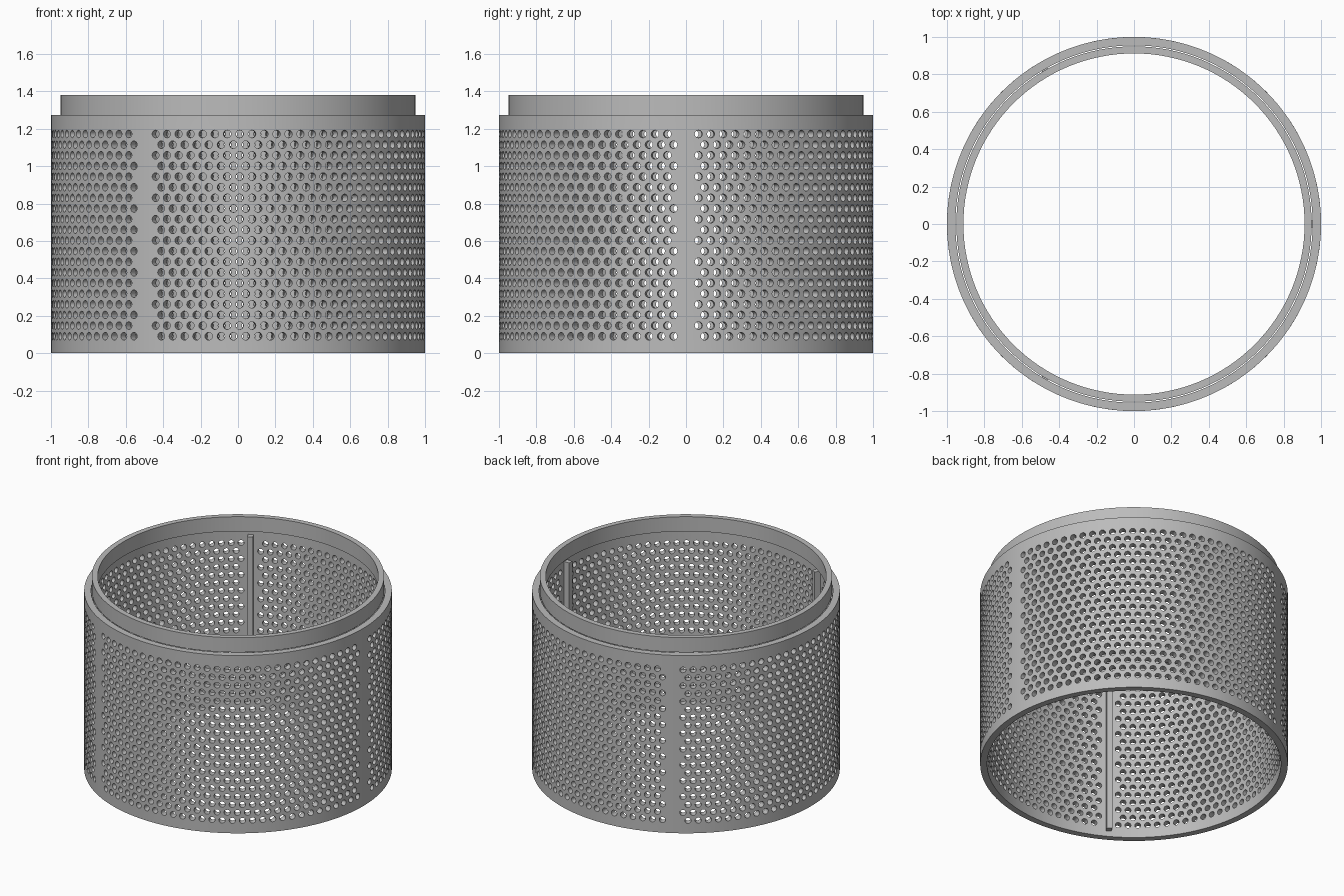
import bpy, bmesh
from math import cos, sin, pi

cube = bpy.data.objects.get("Cube")
if cube:
    bpy.data.objects.remove(cube)

grey = bpy.data.materials.new("metal_grey")
grey.use_nodes = True
grey.diffuse_color = (0.5, 0.5, 0.5, 1)
grey.node_tree.nodes["Principled BSDF"].inputs["Base Color"].default_value = grey.diffuse_color

HEIGHT, WALL = 1.275, 0.045
SECTOR = 2 * pi / 3            # three perforated panels
ROWS, COUNT = 20, 30           # holes per panel
MARGIN = 0.067                 # angle from seam to nearest hole
PITCH = (SECTOR - 2 * MARGIN) / (COUNT - 0.5)
HALF = PITCH / 2
ROW = 0.0569
LOW = 0.091 - ROW / 2          # bottom edge of the lowest hole row
HIGH = LOW + ROWS * ROW
HOLE, SIDES = 0.0205, 16


def finish(name, bm):
    mesh = bpy.data.meshes.new(name)
    bm.to_mesh(mesh)
    bm.free()
    obj = bpy.data.objects.new(name, mesh)
    bpy.context.collection.objects.link(obj)
    mesh.materials.append(grey)
    bpy.ops.object.select_all(action='DESELECT')
    obj.select_set(True)
    bpy.context.view_layer.objects.active = obj
    return obj


def wrapped_face(bm, points):
    bm.faces.new([bm.verts.new((cos(a), sin(a), z)) for a, z in points])


def panel(bm, a0, a1, z0, z1):
    wrapped_face(bm, [(a0, z0), (a1, z0), (a1, z1), (a0, z1)])


def hole_cell(bm, a, z):
    # Square cell with a round opening, split into eight pieces
    h = ROW / 2
    border = [(1, 0), (1, 1), (0, 1), (-1, 1), (-1, 0), (-1, -1), (0, -1), (1, -1)]
    border = [(a + x * HALF, z + y * h) for x, y in border]
    ring = [(a + HOLE * cos(2 * pi * i / SIDES), z + HOLE * sin(2 * pi * i / SIDES))
            for i in range(SIDES)]
    for i in range(8):
        j = (i + 1) % 8
        wrapped_face(bm, [border[i], border[j], ring[2 * j],
                          ring[2 * i + 1], ring[2 * i]])


# Perforated drum wall
bm = bmesh.new()
for s in range(3):
    start = s * SECTOR
    seam = [start - MARGIN, start - MARGIN + HALF, start,
            start + MARGIN - HALF, start + MARGIN]
    for r in range(ROWS):
        z0 = LOW + r * ROW
        shift = 1 - r % 2      # odd rows, including the top one, start nearer the seam
        for k in range(COUNT):
            hole_cell(bm, start + MARGIN + k * PITCH + shift * HALF, z0 + ROW / 2)
        cuts = seam[1:] if shift else seam[:-1]
        for a0, a1 in zip(cuts, cuts[1:]):
            panel(bm, a0, a1, z0, z0 + ROW)
    # Plain bands above and below the holes
    columns = seam + [start + MARGIN + i * HALF for i in range(1, 2 * COUNT)]
    for a0, a1 in zip(columns, columns[1:]):
        panel(bm, a0, a1, 0, LOW)
        panel(bm, a0, a1, HIGH, HEIGHT)
bmesh.ops.remove_doubles(bm, verts=bm.verts, dist=0.0005)
drum = finish("perforated_drum", bm)
thick = drum.modifiers.new("wall", 'SOLIDIFY')
thick.thickness = WALL
thick.offset = -1
bpy.ops.object.modifier_apply(modifier="wall")
bpy.ops.object.shade_smooth_by_angle(angle=0.6)

# Narrower collar standing on the top
bm = bmesh.new()
N = 128
profile = [(0.95, HEIGHT), (0.95, 1.38), (0.912, 1.38), (0.912, HEIGHT)]
loops = [[bm.verts.new((r * cos(2 * pi * i / N), r * sin(2 * pi * i / N), z))
          for i in range(N)] for r, z in profile]
for lower, upper in zip(loops, loops[1:] + loops[:1]):
    for i in range(N):
        j = (i + 1) % N
        bm.faces.new([lower[i], lower[j], upper[j], upper[i]])
finish("top_collar", bm)
bpy.ops.object.shade_smooth_by_angle(angle=0.6)

# Upright inner ribs along the three seams
for s in range(3):
    bm = bmesh.new()
    bmesh.ops.create_cube(bm, size=1)
    bmesh.ops.scale(bm, vec=(0.042, 0.036, HEIGHT - 0.08), verts=bm.verts)
    rib = finish("inner_rib_%d" % (s + 1), bm)
    a = s * SECTOR
    rib.location = (0.936 * cos(a), 0.936 * sin(a), HEIGHT / 2)
    rib.rotation_euler.z = a
